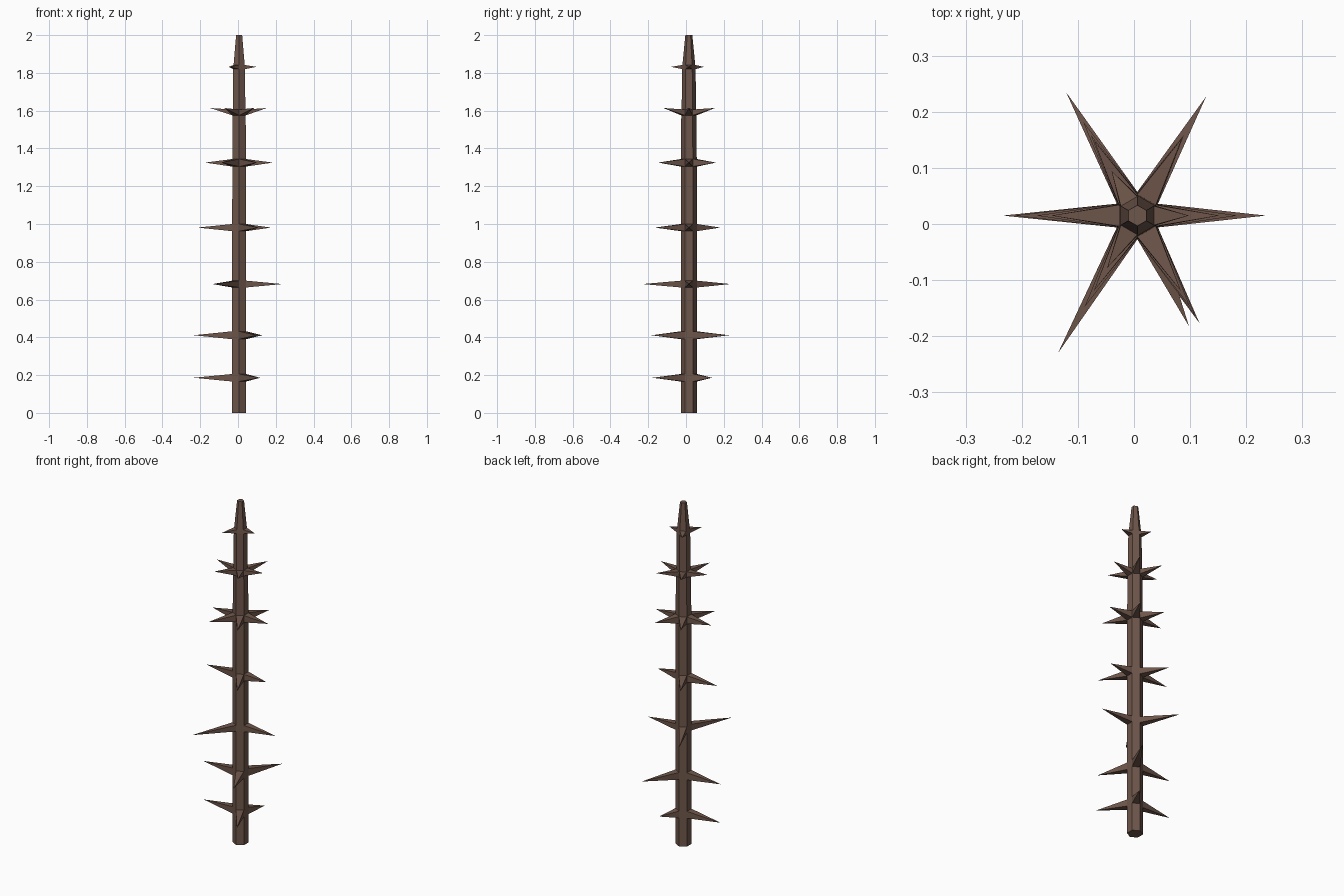
import bpy, bmesh, math

if "Cube" in bpy.data.objects:
    bpy.data.objects.remove(bpy.data.objects["Cube"])

CX, CY = 0.006, 0.015  # trunk axis

bark = bpy.data.materials.new("brown_bark")
bark.diffuse_color = (0.155, 0.092, 0.069, 1)
bark.use_nodes = True
bark.node_tree.nodes["Principled BSDF"].inputs["Base Color"].default_value = bark.diffuse_color

# Thorn whorls: (base bottom z, base top z, tip z, {angle: tip distance from axis})
whorls = [
    (0.166, 0.206, 0.186, {180: 0.24, 60: 0.142, 300: 0.222}),
    (0.39, 0.432, 0.411, {180: 0.24, 60: 0.245, 295: 0.218}),
    (0.664, 0.70, 0.682, {0: 0.229, 120: 0.254, 240: 0.283}),
    (0.962, 1.0, 0.981, {0: 0.168, 180: 0.22, 120: 0.193, 300: 0.207}),
    (1.304, 1.344, 1.325, {0: 0.178, 60: 0.166, 120: 0.166,
                           180: 0.18, 240: 0.188, 300: 0.188}),
    (1.575, 1.606, 1.614, {0: 0.146, 60: 0.16, 120: 0.155,
                           180: 0.154, 240: 0.155, 300: 0.155}),
    (1.82, 1.842, 1.832, {0: 0.092, 120: 0.092, 240: 0.108}),
]

# Trunk radius by height
profile = [(0, 0.0425), (1.344, 0.042), (1.575, 0.040), (1.606, 0.038),
           (1.82, 0.036), (1.842, 0.034), (2.0, 0.0185)]


def radius(z):
    for (z0, r0), (z1, r1) in zip(profile, profile[1:]):
        if z <= z1:
            return r0 + (r1 - r0) * (z - z0) / (z1 - z0)
    return profile[-1][1]


def ring(bm, z):
    r = radius(z)
    return [bm.verts.new((CX + r * math.cos(math.radians(60 * i - 30)),
                          CY + r * math.sin(math.radians(60 * i - 30)), z))
            for i in range(6)]


# Six-sided trunk, with a band of faces at each whorl
bm = bmesh.new()
heights = [0.0] + [z for w in whorls for z in w[:2]] + [2.0]
rings = [ring(bm, z) for z in heights]
bands = []
for low, high in zip(rings, rings[1:]):
    bands.append([bm.faces.new((low[i], low[(i + 1) % 6],
                                high[(i + 1) % 6], high[i])) for i in range(6)])
bm.faces.new(rings[0][::-1])
bm.faces.new(rings[-1])

# Pull band faces out into pointed thorns
for k, (_, _, tip_z, thorns) in enumerate(whorls):
    for angle, dist in thorns.items():
        face = bands[2 * k + 1][round(angle / 60) % 6]
        tip = bmesh.ops.poke(bm, faces=[face])["verts"][0]
        a = math.radians(angle)
        tip.co = (CX + dist * math.cos(a), CY + dist * math.sin(a), tip_z)

bmesh.ops.recalc_face_normals(bm, faces=bm.faces)
mesh = bpy.data.meshes.new("thorny_trunk")
bm.to_mesh(mesh)
bm.free()
mesh.materials.append(bark)
bpy.context.collection.objects.link(bpy.data.objects.new("thorny_trunk", mesh))
